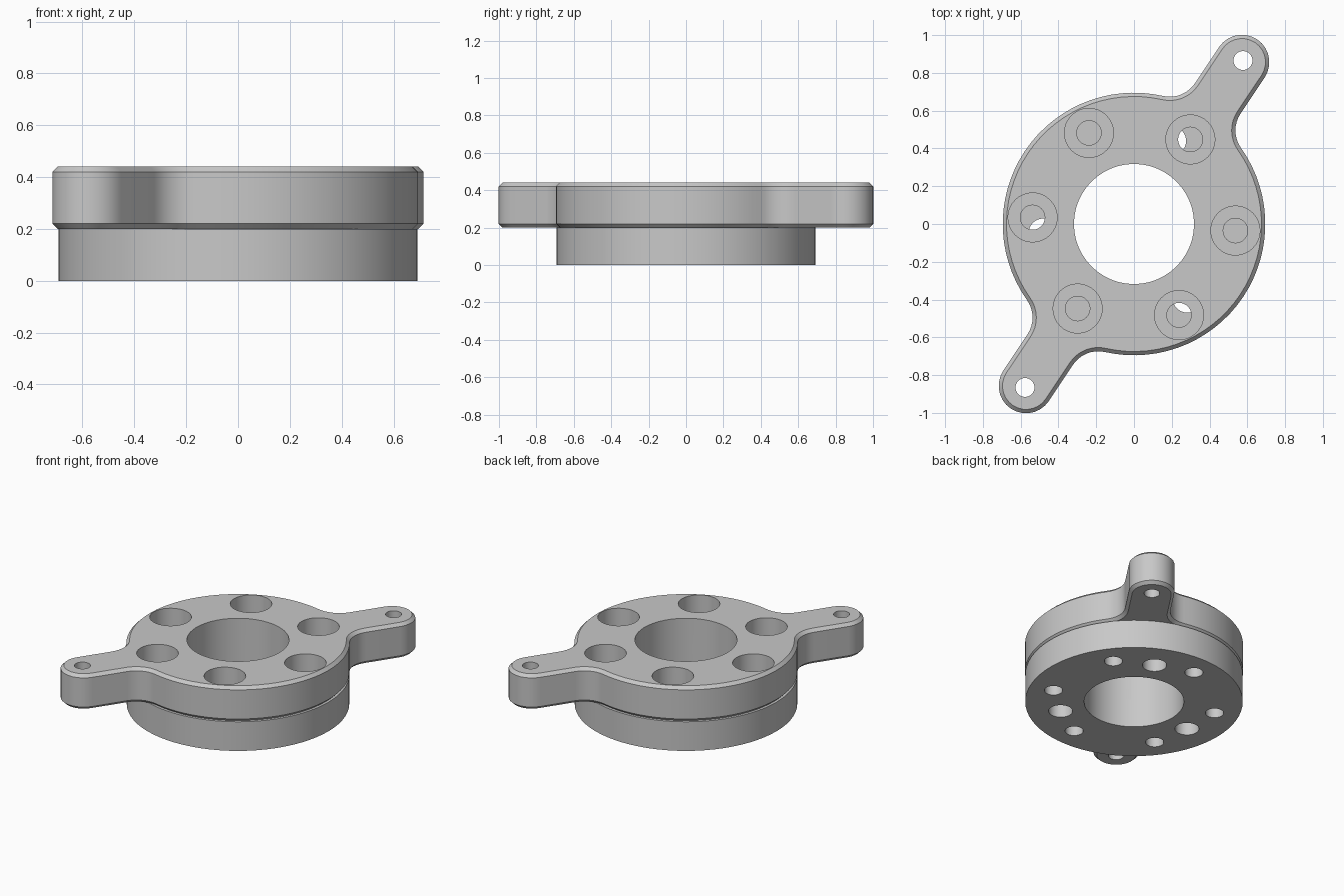
import bpy, bmesh, math
from mathutils import Vector, Matrix

cube = bpy.data.objects.get("Cube")
if cube:
    bpy.data.objects.remove(cube, do_unlink=True)

# Main dimensions
SPLIT, TOP = 0.2, 0.44
DISC_R, BORE_R = 0.695, 0.318
ARM_ANGLE, ARM_HALF, ARM_REACH = math.radians(56.3), 0.145, 1.03
FILLET, CHAMFER = 0.16, 0.02

grey = bpy.data.materials.new("machined grey")
grey.use_nodes = True
colour = (0.58, 0.58, 0.58, 1)
grey.diffuse_color = colour
grey.node_tree.nodes["Principled BSDF"].inputs["Base Color"].default_value = colour


def make_object(name, bm):
    bmesh.ops.recalc_face_normals(bm, faces=bm.faces[:])
    mesh = bpy.data.meshes.new(name)
    bm.to_mesh(mesh)
    bm.free()
    mesh.materials.append(grey)
    obj = bpy.data.objects.new(name, mesh)
    bpy.context.collection.objects.link(obj)
    return obj


def loft(name, rings):
    """Solid through a stack of matching outlines, given as (points, z)."""
    bm = bmesh.new()
    loops = [[bm.verts.new((p.x, p.y, z)) for p in pts] for pts, z in rings]
    for low, high in zip(loops, loops[1:]):
        for i in range(len(low)):
            j = (i + 1) % len(low)
            bm.faces.new((low[i], low[j], high[j], high[i]))
    bm.faces.new(loops[0][::-1])
    bm.faces.new(loops[-1])
    return make_object(name, bm)


def arc(centre, radius, start, end, steps):
    return [centre + radius * Vector((math.cos(a), math.sin(a)))
            for a in (start + (end - start) * i / steps for i in range(steps + 1))]


def plate_outline(inset):
    """Round body with two opposite filleted arms, drawn along +x then turned."""
    reach = math.sqrt((DISC_R + FILLET) ** 2 - (ARM_HALF + FILLET) ** 2)
    offset = ARM_HALF + FILLET
    meet = math.atan2(offset, reach)
    quarter = math.pi / 2
    half = arc(Vector((reach, -offset)), FILLET + inset, math.pi - meet, quarter, 8)
    half += arc(Vector((ARM_REACH, 0)), ARM_HALF - inset, -quarter, quarter, 14)
    half += arc(Vector((reach, offset)), FILLET + inset, -quarter, meet - math.pi, 8)
    half += arc(Vector((0, 0)), DISC_R - inset, meet, math.pi - meet, 30)[1:-1]
    points = half + [-p for p in half]
    return [Matrix.Rotation(ARM_ANGLE, 2) @ p for p in points]


def polar(radius, degrees, count):
    return [(radius * math.cos(a), radius * math.sin(a))
            for a in (math.radians(degrees + 360 * i / count) for i in range(count))]


def drill(target, holes, z0, z1):
    """Cut cylinders, given as (x, y, radius), out of the target."""
    bm = bmesh.new()
    for x, y, radius in holes:
        bmesh.ops.create_cone(bm, cap_ends=True, segments=48 if radius > 0.2 else 32,
                              radius1=radius, radius2=radius, depth=z1 - z0,
                              matrix=Matrix.Translation((x, y, (z0 + z1) / 2)))
    cutter = make_object("hole_cutter", bm)
    cutter.hide_render = True
    mod = target.modifiers.new("holes", "BOOLEAN")
    mod.operation, mod.solver, mod.object = "DIFFERENCE", "EXACT", cutter
    bpy.context.view_layer.update()
    evaluated = target.evaluated_get(bpy.context.evaluated_depsgraph_get())
    target.data = bpy.data.meshes.new_from_object(evaluated)
    target.modifiers.clear()
    bpy.data.objects.remove(cutter, do_unlink=True)


# Upper plate with arms, chamfered along its top and bottom rims
plate = loft("upper_plate", [(plate_outline(CHAMFER), SPLIT),
                             (plate_outline(0), SPLIT + CHAMFER),
                             (plate_outline(0), TOP - CHAMFER),
                             (plate_outline(CHAMFER), TOP)])
bolts = polar(0.538, -3.7, 6)
arm_holes = polar(1.04, math.degrees(ARM_ANGLE), 2)
drill(plate, [(0, 0, BORE_R)] + [(x, y, 0.065) for x, y in bolts]
      + [(x, y, 0.05) for x, y in arm_holes], SPLIT - 0.1, TOP + 0.1)
# Counterbores for the bolt heads
drill(plate, [(x, y, 0.13) for x, y in bolts], TOP - 0.14, TOP + 0.1)

# Lower disc with a ring of small holes and three larger ones
rim = arc(Vector((0, 0)), 0.693, 0, 2 * math.pi, 72)[:-1]
disc = loft("lower_disc", [(rim, 0), (rim, SPLIT)])
drill(disc, [(0, 0, BORE_R)] + [(x, y, 0.058) for x, y in polar(0.533, 35.7, 6)]
      + [(x, y, 0.077) for x, y in polar(0.483, 65.7, 3)], -0.1, SPLIT + 0.1)

# Smooth round walls, crisp edges
for obj in (plate, disc):
    bpy.ops.object.select_all(action="DESELECT")
    obj.select_set(True)
    bpy.context.view_layer.objects.active = obj
    bpy.ops.object.shade_smooth_by_angle(angle=math.radians(30))
